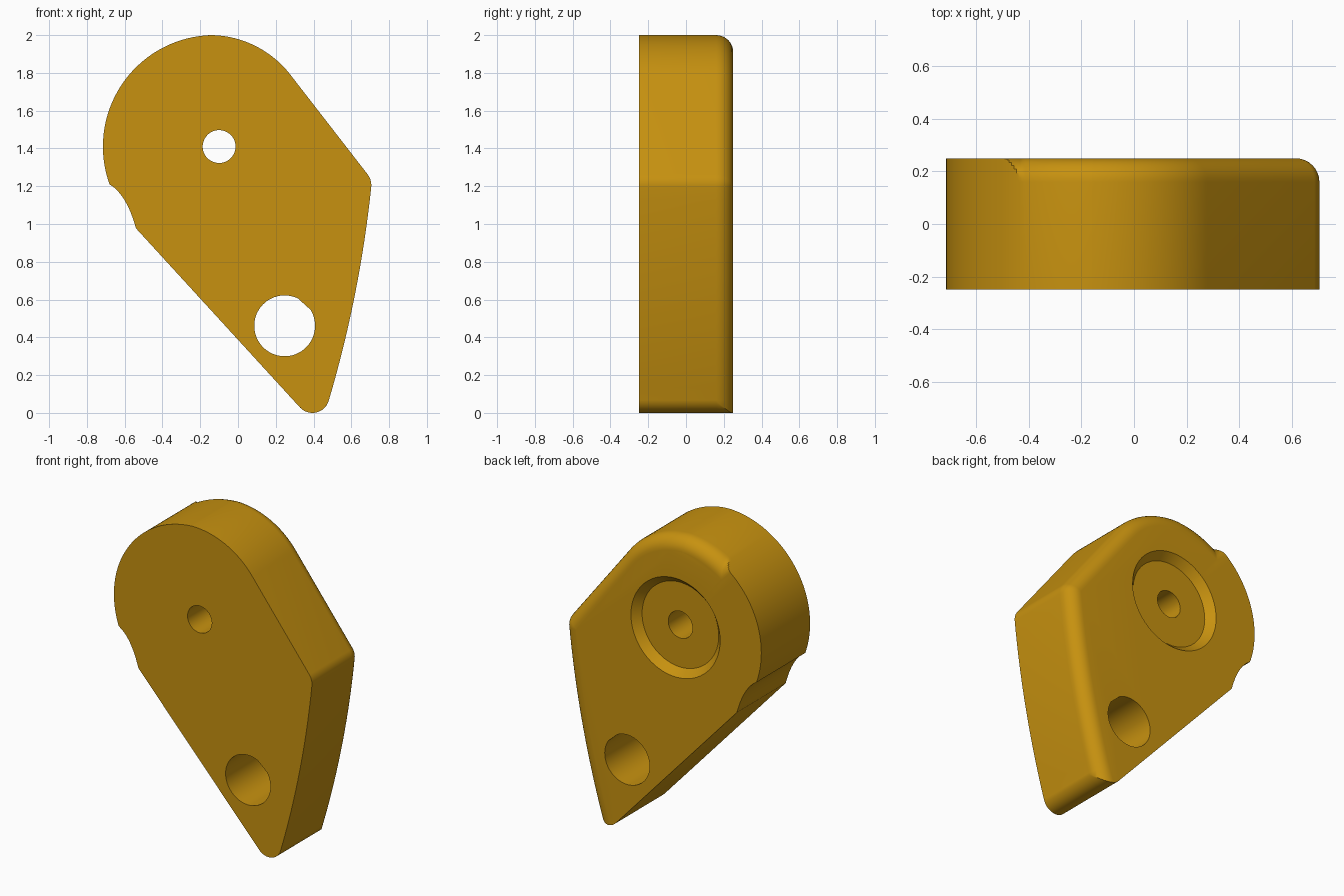
import bpy, bmesh, math
from mathutils import Vector

if "Cube" in bpy.data.objects:
    bpy.data.objects.remove(bpy.data.objects["Cube"])

R = 0.09            # back edge rounding radius
ROWS = 8            # steps across the rounding
BACK, FRONT = 0.25, -0.25

paint = bpy.data.materials.new("ochre_yellow")
paint.diffuse_color = (0.57, 0.285, 0.005, 1)
paint.use_nodes = True
paint.node_tree.nodes["Principled BSDF"].inputs["Base Color"].default_value = paint.diffuse_color


def polar(c, r, deg):
    a = math.radians(deg)
    return Vector((c[0] + r * math.cos(a), c[1] + r * math.sin(a)))


def arc(c, r, a0, a1, n, inset=0.0):
    return [polar(c, r - inset, a0 + (a1 - a0) * i / n) for i in range(n + 1)]


def outline(d, t):
    """Plate outline (x, z) inset by d on the rounded side; t runs 0..1 through the rounding."""
    # rounded bottom tip, trimmed where the inset right wall meets it
    tip = (0.394, 0.09)
    trim = math.degrees(math.acos(max(0, 1 - d / 0.09)))
    pts = arc(tip, 0.09, -137.6, -16.5 - trim, 16)
    # long bowed right wall
    centre = polar(polar(tip, 0.09, -16.5), -6.3, -16.5)
    pts += arc(centre, 6.3, -16.5, -6, 16, d)[0 if d else 1:] if d else \
        [polar(tip, 0.09, -16.5) + Vector((0.00005, 0.0002))] + arc(centre, 6.3, -16.5, -6, 16)[1:]
    # right corner and upper right shoulder
    corner = polar(polar(centre, 6.3, -6), -0.095, -6)
    pts += arc(corner, 0.095, -6, 37.2, 8, d)[1:]
    pts += arc((-0.15, 1.46), 0.54, 37.2, 91, 36, d)
    # round head: the edge rounding runs out along a slanting step
    stop = 119.4 + 8.8 * t
    for i in range(97):
        a = 93 + 106.8 * i / 96
        pts.append(polar((-0.125, 1.41), 0.59 - (d if a < stop else 0), a))
    # hollow notch on the left
    p0, c, p2 = pts[-1], Vector((-0.59, 1.157)), Vector((-0.54, 0.977))
    for i in range(1, 13):
        u = i / 12
        pts.append(p0 * (1 - u) ** 2 + c * 2 * u * (1 - u) + p2 * u * u)
    return pts


def finish(bm, name):
    bmesh.ops.recalc_face_normals(bm, faces=bm.faces)
    mesh = bpy.data.meshes.new(name)
    bm.to_mesh(mesh)
    bm.free()
    ob = bpy.data.objects.new(name, mesh)
    bpy.context.collection.objects.link(ob)
    mesh.materials.append(paint)
    return ob


def loft(sections, name):
    """Solid skinned through (y, outline) sections of equal length."""
    bm = bmesh.new()
    rings = [[bm.verts.new((p.x, y, p.y)) for p in pts] for y, pts in sections]
    n = len(rings[0])
    for a, b in zip(rings, rings[1:]):
        for i in range(n):
            j = (i + 1) % n
            bm.faces.new((a[i], a[j], b[j], b[i]))
    bm.faces.new(rings[0])
    bm.faces.new(rings[-1][::-1])
    return finish(bm, name)


def circle(c, r, n=64):
    return [polar(c, r, 360 * i / n) for i in range(n)]


# plate body with rounded back edge
sections = [(FRONT, outline(0, 0))]
for k in range(ROWS + 1):
    a = math.pi / 2 * k / ROWS
    sections.append((BACK - R + R * math.sin(a), outline(R * (1 - math.cos(a)), k / ROWS)))
plate = loft(sections, "plate")

# pivot hole, tapered recess, and lower hole with a small flat
pivot = (-0.10, 1.41)
flat_hole = arc((0.247, 0.461), 0.161, 64, 392, 64)
cutters = [
    loft([(-0.4, circle(pivot, 0.087)), (0.4, circle(pivot, 0.087))], "pivot_cutter"),
    loft([(0.20, circle(pivot, 0.275)), (0.26, circle(pivot, 0.329))], "recess_cutter"),
    loft([(-0.4, flat_hole), (0.4, flat_hole)], "lower_hole_cutter"),
]
bpy.context.view_layer.objects.active = plate
plate.select_set(True)
for cutter in cutters:
    cutter.hide_render = True
    mod = plate.modifiers.new("cut", 'BOOLEAN')
    mod.operation = 'DIFFERENCE'
    mod.solver = 'EXACT'
    mod.object = cutter
    bpy.ops.object.modifier_apply(modifier=mod.name)
    bpy.data.objects.remove(cutter)

bpy.ops.object.shade_smooth_by_angle(angle=math.radians(30))
